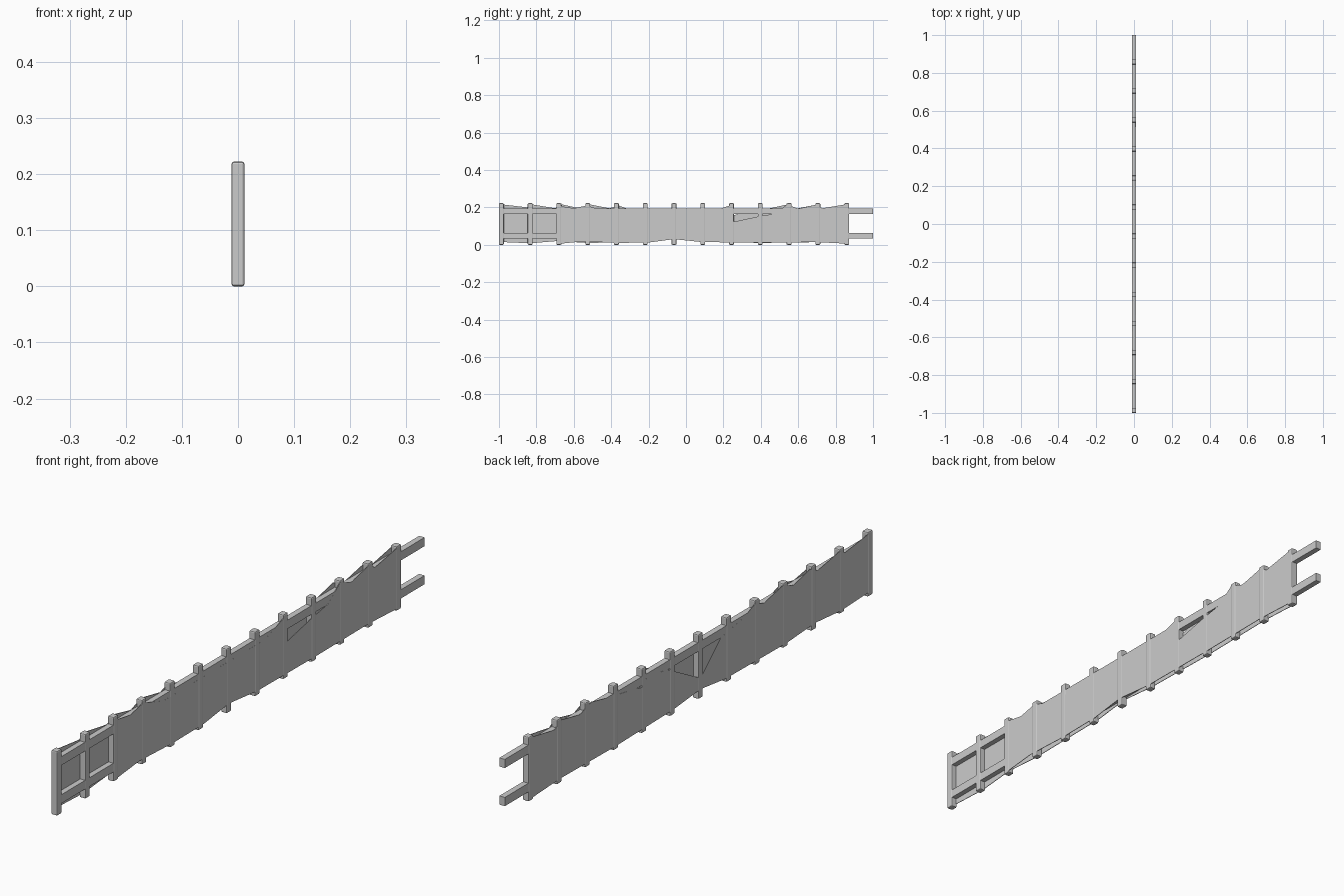
import bpy
import bmesh

old = bpy.data.objects.get("Cube")
if old:
    bpy.data.objects.remove(old, do_unlink=True)

# Single material
grey = bpy.data.materials.new("light_grey")
grey.use_nodes = True
grey.diffuse_color = (0.6, 0.6, 0.6, 1)
grey.node_tree.nodes["Principled BSDF"].inputs["Base Color"].default_value = (0.6, 0.6, 0.6, 1)


def finish(bm, name):
    bmesh.ops.recalc_face_normals(bm, faces=bm.faces)
    mesh = bpy.data.meshes.new(name)
    bm.to_mesh(mesh)
    bm.free()
    mesh.materials.append(grey)
    obj = bpy.data.objects.new(name, mesh)
    bpy.context.collection.objects.link(obj)
    return obj


def box(name, half_x, y0, y1, z0, z1, bevel=0):
    bm = bmesh.new()
    bmesh.ops.create_cube(bm, size=1)
    for v in bm.verts:
        v.co.x *= 2 * half_x
        v.co.y = y1 if v.co.y > 0 else y0
        v.co.z = z1 if v.co.z > 0 else z0
    obj = finish(bm, name)
    if bevel:
        mod = obj.modifiers.new("rounded_edges", "BEVEL")
        mod.width = bevel
        mod.segments = 2
    return obj


def skin(name, side, top, bottom):
    # Thin jagged sheet between a top and a bottom edge line
    bm = bmesh.new()
    outline = top + bottom[::-1]
    face = bm.faces.new([bm.verts.new((side * 0.0105, y, z)) for y, z in outline])
    new = bmesh.ops.extrude_face_region(bm, geom=[face])["geom"]
    for v in new:
        if isinstance(v, bmesh.types.BMVert):
            v.co.x -= side * 0.002
    return finish(bm, name)


# Upright posts
for i in range(13):
    y = -0.987 + i * 0.1538
    box(f"post_{i + 1}", 0.0115, y - 0.013, y + 0.013, 0, 0.222, 0.004)

# Long rails
box("lower_rail", 0.0103, -0.99, 1, 0.034, 0.064)
box("upper_rail", 0.0103, -0.99, 1, 0.165, 0.195)

# Broken sheet on the left side, leaving the first two bays open
left_top = [(-0.69, 0.21), (-0.6, 0.195), (-0.53, 0.21), (-0.42, 0.175), (0.13, 0.175),
            (0.24, 0.212), (0.25, 0.122), (0.39, 0.152), (0.475, 0.166), (0.54, 0.215),
            (0.6, 0.193), (0.7, 0.215), (0.73, 0.195), (0.86, 0.217)]
left_bottom = [(-0.69, 0.004), (-0.55, 0.018), (-0.37, 0.01), (-0.2, 0.012),
               (-0.065, 0.03), (0.09, 0.014), (0.4, 0.012), (0.7, 0.014), (0.86, 0.006)]
skin("left_sheet", 1, left_top, left_bottom)

# Broken sheet on the right side, with a deep notch in the middle
right_top = [(-0.995, 0.217), (-0.85, 0.2), (-0.82, 0.215), (-0.7, 0.195), (-0.66, 0.215),
             (-0.57, 0.195), (-0.51, 0.215), (-0.41, 0.195), (-0.36, 0.21), (-0.3, 0.187),
             (-0.175, 0.165), (-0.065, 0.068), (0.115, 0.166), (0.23, 0.185), (0.235, 0.152),
             (0.285, 0.166), (0.44, 0.193), (0.53, 0.213), (0.59, 0.193), (0.69, 0.213),
             (0.73, 0.193), (0.86, 0.217)]
right_bottom = [(-0.995, 0.015), (-0.83, 0.008), (-0.69, 0.02), (-0.53, 0.01), (-0.2, 0.014),
                (-0.065, 0.03), (0.09, 0.016), (0.4, 0.01), (0.7, 0.014), (0.86, 0.006)]
skin("right_sheet", -1, right_top, right_bottom)
